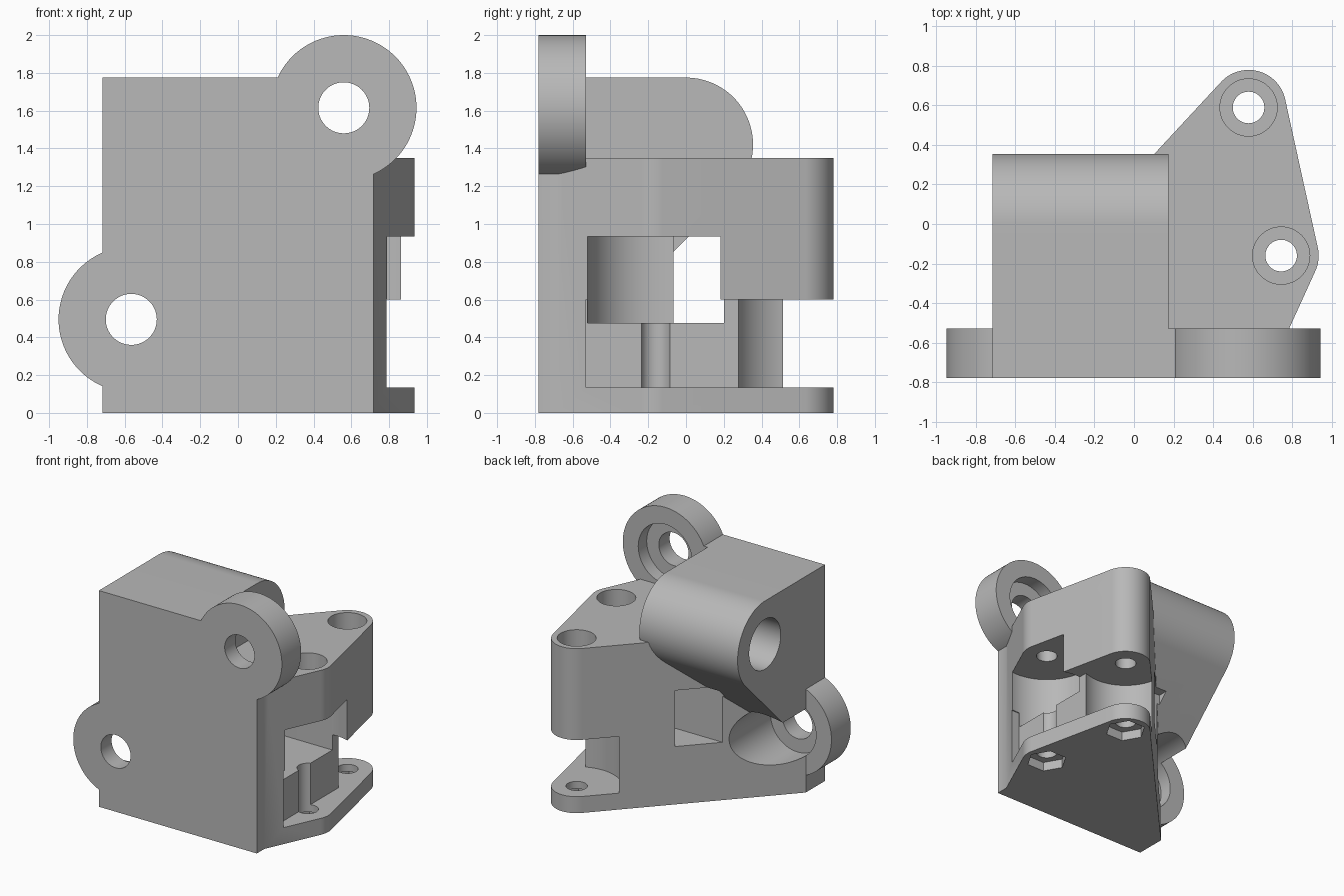
import bpy
import bmesh
import math
from mathutils import Vector
from mathutils.geometry import convex_hull_2d

if "Cube" in bpy.data.objects:
    bpy.data.objects.remove(bpy.data.objects["Cube"], do_unlink=True)

grey = bpy.data.materials.new("plain_grey")
grey.use_nodes = True
grey.diffuse_color = (0.48, 0.48, 0.48, 1)
grey.node_tree.nodes["Principled BSDF"].inputs["Base Color"].default_value = (0.48, 0.48, 0.48, 1)


def prism(name, outline, axis, start, end):
    """Extrude a 2D outline along an axis."""
    place = {"x": lambda u, v, h: (h, u, v),
             "y": lambda u, v, h: (u, h, v),
             "z": lambda u, v, h: (u, v, h)}[axis]
    bm = bmesh.new()
    low = [bm.verts.new(place(u, v, start)) for u, v in outline]
    high = [bm.verts.new(place(u, v, end)) for u, v in outline]
    bm.faces.new(low)
    bm.faces.new(high)
    for i in range(len(low)):
        j = (i + 1) % len(low)
        bm.faces.new((low[i], low[j], high[j], high[i]))
    bmesh.ops.recalc_face_normals(bm, faces=bm.faces)
    mesh = bpy.data.meshes.new(name)
    bm.to_mesh(mesh)
    bm.free()
    mesh.materials.append(grey)
    obj = bpy.data.objects.new(name, mesh)
    bpy.context.collection.objects.link(obj)
    return obj


def arc(u, v, r, a0=0, a1=360, n=96):
    full = a1 - a0 == 360
    angles = [math.radians(a0 + (a1 - a0) * i / (n if full else n - 1)) for i in range(n)]
    return [(u + r * math.cos(a), v + r * math.sin(a)) for a in angles]


def rect(u0, u1, v0, v1):
    return [(u0, v0), (u1, v0), (u1, v1), (u0, v1)]


def combine(base, other, operation):
    mod = base.modifiers.new("combine", "BOOLEAN")
    mod.object = other
    mod.operation = operation
    mod.solver = "EXACT"
    bpy.context.view_layer.objects.active = base
    bpy.ops.object.modifier_apply(modifier=mod.name)
    bpy.data.objects.remove(other, do_unlink=True)


FRONT, BACK = -0.78, -0.53
SIDE = 0.717
EARS = [(0.56, 1.615), (-0.565, 0.495)]
BOLTS = [(0.58, 0.59), (0.745, -0.16)]
ROD = (0.0, 1.42)

# Front plate with two round ears
bracket = prism("bracket", rect(-SIDE, SIDE, 0, 1.775), "y", FRONT, BACK)
for u, v in EARS:
    combine(bracket, prism("ear", arc(u, v, 0.385), "y", FRONT, BACK), "UNION")

# Wedge-shaped body wrapped around the two bolt positions
points = [Vector(p) for x, y in BOLTS for p in arc(x, y, 0.19)]
points += [Vector((s * SIDE, y)) for s in (-1, 1) for y in (BACK, -0.68)]
hull = [points[i] for i in convex_hull_2d(points)]
combine(bracket, prism("body", hull, "z", 0, 1.35), "UNION")

# Rod holder with rounded back and sloped underside
holder = [(-0.6, 1.775)] + arc(*ROD, 0.355, 90, -45, 40) + [(-0.6, 0.318)]
combine(bracket, prism("rod_holder", holder, "x", -SIDE, 0.175), "UNION")

# Rod socket, bearing pockets, side gap and through window
cuts = [
    prism("rod_socket", arc(*ROD, 0.205), "x", -1, 0.06),
    prism("upper_pocket", arc(*BOLTS[1], 0.363), "z", 0.475, 0.935),
    prism("lower_pocket", arc(*BOLTS[0], 0.34), "z", 0.135, 0.6),
    prism("side_gap", rect(SIDE, 1.2, BACK, 0.7), "z", 0.135, 0.6),
    prism("window", rect(-0.31, 0.7, -0.065, 0.2), "z", 0.475, 0.935),
]
# Ear holes with counterbores opening to the back
for u, v in EARS:
    cuts.append(prism("ear_hole", arc(u, v, 0.135), "y", -1, 0))
    cuts.append(prism("ear_counterbore", arc(u, v, 0.245), "y", -0.64, 0.6))
# Bolt holes with head recesses above and hex nut recesses below
for x, y in BOLTS:
    cuts.append(prism("bolt_hole", arc(x, y, 0.08, n=48), "z", -0.1, 1.5))
    cuts.append(prism("head_recess", arc(x, y, 0.145, n=64), "z", 1.1, 1.5))
    cuts.append(prism("nut_recess", arc(x, y, 0.155, n=6), "z", -0.1, 0.075))
for cutter in cuts:
    combine(bracket, cutter, "DIFFERENCE")

bpy.ops.object.select_all(action="DESELECT")
bracket.select_set(True)
bpy.context.view_layer.objects.active = bracket
bpy.ops.object.shade_smooth_by_angle(angle=math.radians(25))
